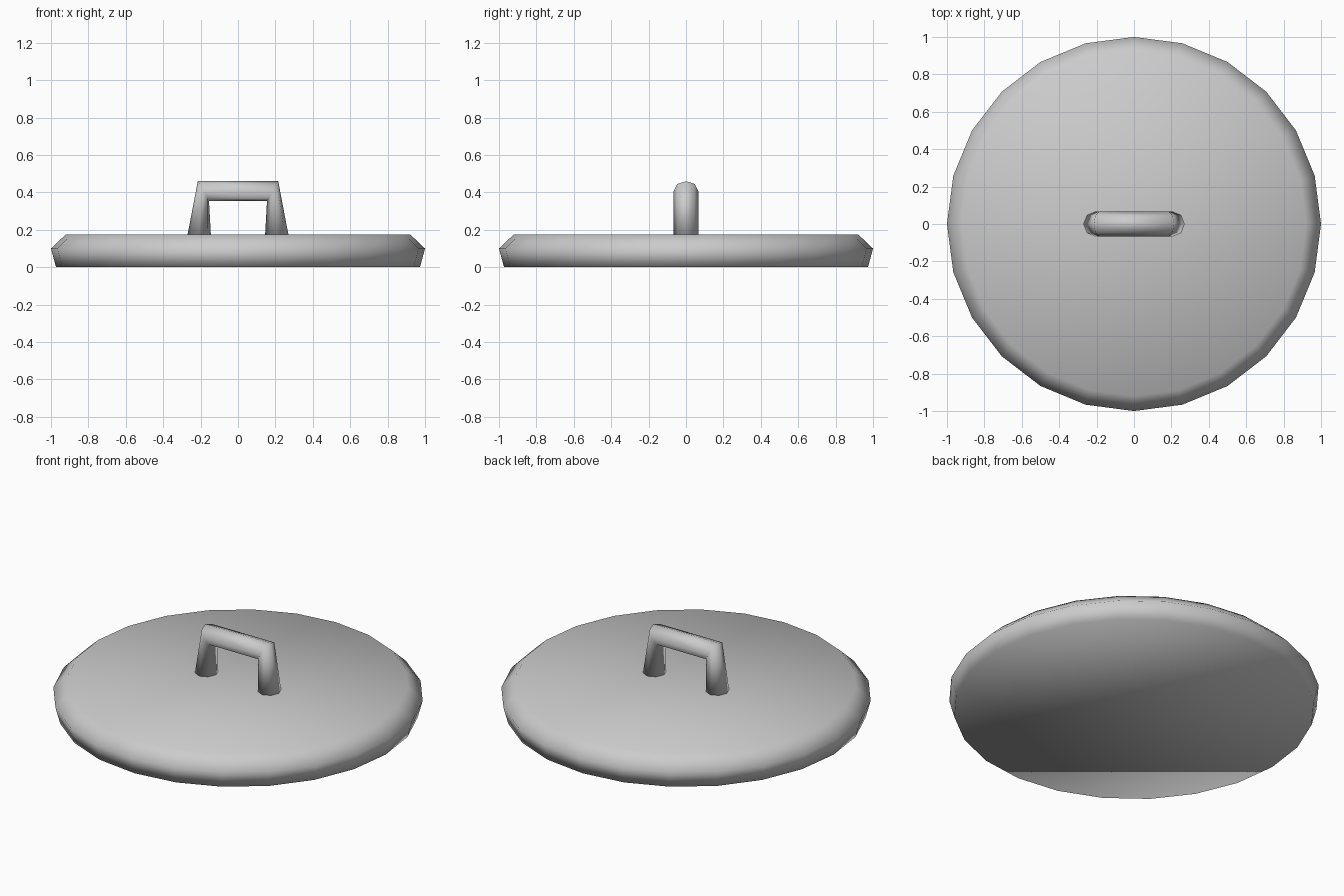
import bpy, bmesh
from math import cos, sin, tau

cube = bpy.data.objects.get("Cube")
if cube:
    bpy.data.objects.remove(cube, do_unlink=True)

GREY = (0.6, 0.6, 0.6, 1)
metal = bpy.data.materials.new("light_grey")
metal.use_nodes = True
metal.diffuse_color = GREY
metal.node_tree.nodes["Principled BSDF"].inputs["Base Color"].default_value = GREY


def loft(name, rings):
    """Skin a list of equal vertex rings, cap both ends and smooth it."""
    bm = bmesh.new()
    loops = [[bm.verts.new(p) for p in ring] for ring in rings]
    n = len(loops[0])
    for a, b in zip(loops, loops[1:]):
        for i in range(n):
            j = (i + 1) % n
            bm.faces.new((a[i], a[j], b[j], b[i]))
    bm.faces.new(loops[0])
    bm.faces.new(loops[-1])
    bmesh.ops.recalc_face_normals(bm, faces=bm.faces)
    for f in bm.faces:
        f.smooth = True
    mesh = bpy.data.meshes.new(name)
    bm.to_mesh(mesh)
    bm.free()
    mesh.materials.append(metal)
    obj = bpy.data.objects.new(name, mesh)
    bpy.context.collection.objects.link(obj)
    return obj


# Lid disc: flared lower wall and bevelled upper rim
SIDES = 24
profile = [(0.973, 0), (1.0, 0.1), (0.92, 0.176)]
loft("lid_disc", [[(r * cos(tau * i / SIDES), r * sin(tau * i / SIDES), z)
                   for i in range(SIDES)] for r, z in profile])


# Handle: octagonal bar with mitred corners and splayed legs
def section(outer, inner, half_depth):
    ring = []
    for i in range(8):
        t = (1 + cos(tau * i / 8)) / 2
        ring.append((inner[0] + (outer[0] - inner[0]) * t,
                     half_depth * sin(tau * i / 8),
                     inner[1] + (outer[1] - inner[1]) * t))
    return ring


foot = section((0.27, 0.172), (0.145, 0.172), 0.066)
corner = section((0.215, 0.46), (0.155, 0.354), 0.066)
mirror = lambda ring: [(-x, y, z) for x, y, z in ring]
loft("handle", [foot, corner, mirror(corner), mirror(foot)])
